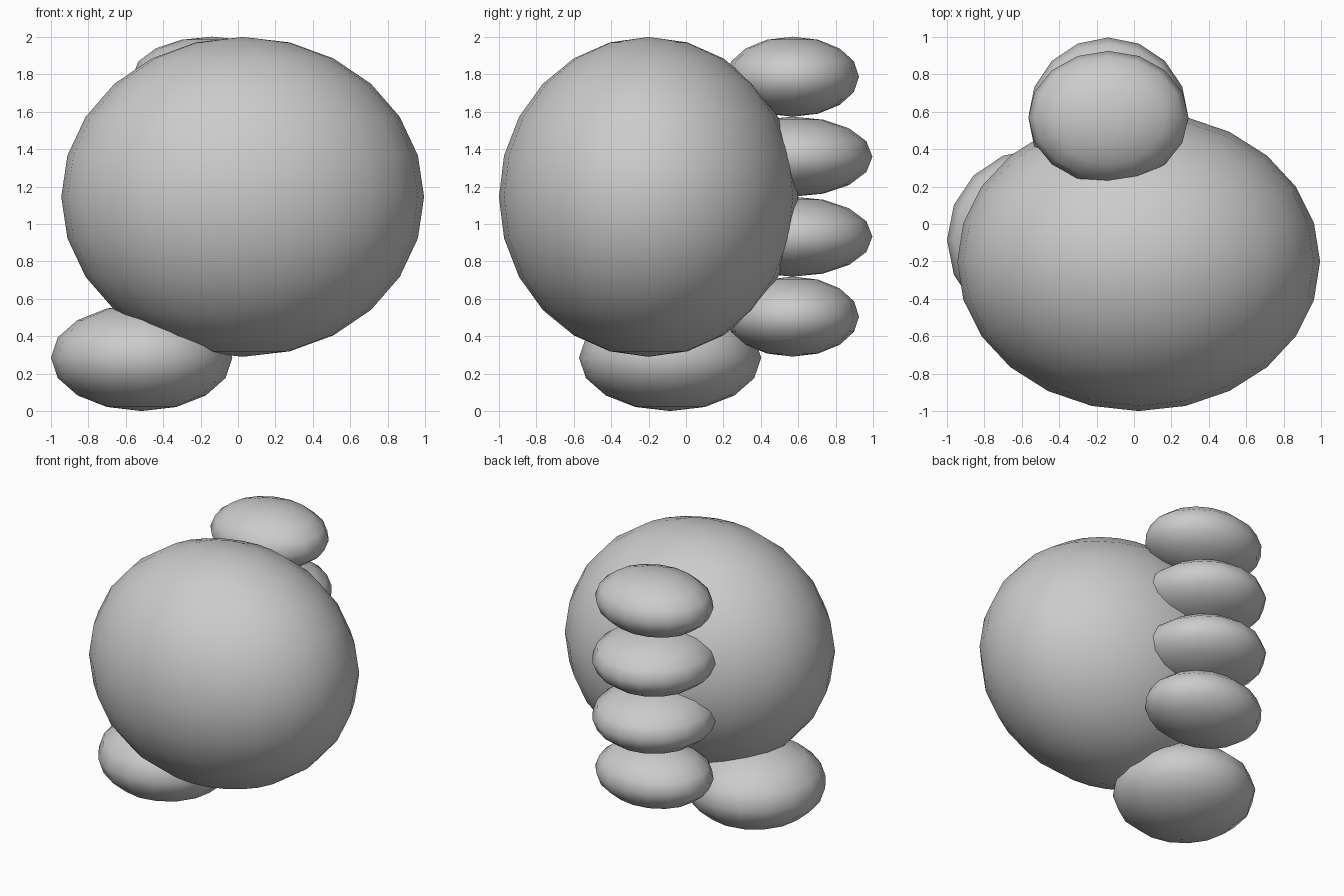
import bpy

if "Cube" in bpy.data.objects:
    bpy.data.objects.remove(bpy.data.objects["Cube"])


def ellipsoid(name, center, radii, segments):
    bpy.ops.mesh.primitive_uv_sphere_add(segments=segments, ring_count=segments // 2,
                                         radius=1, location=center)
    ob = bpy.context.object
    ob.name = name
    ob.scale = radii
    bpy.ops.object.transform_apply(location=False, rotation=False, scale=True)
    bpy.ops.object.shade_smooth()
    return ob


# Large rounded palm
ellipsoid("palm", (0.025, -0.2, 1.145), (0.97, 0.8, 0.855), 24)

# Four stacked fingers, the middle two longer
for i, length in enumerate((0.355, 0.427, 0.427, 0.355)):
    ellipsoid(f"finger_{i + 1}", (-0.137, 0.57, 0.505 + 0.4275 * i),
              (0.428, length, 0.214), 16)

# Thumb below the palm
ellipsoid("thumb", (-0.515, -0.085, 0.285), (0.485, 0.487, 0.285), 16)
